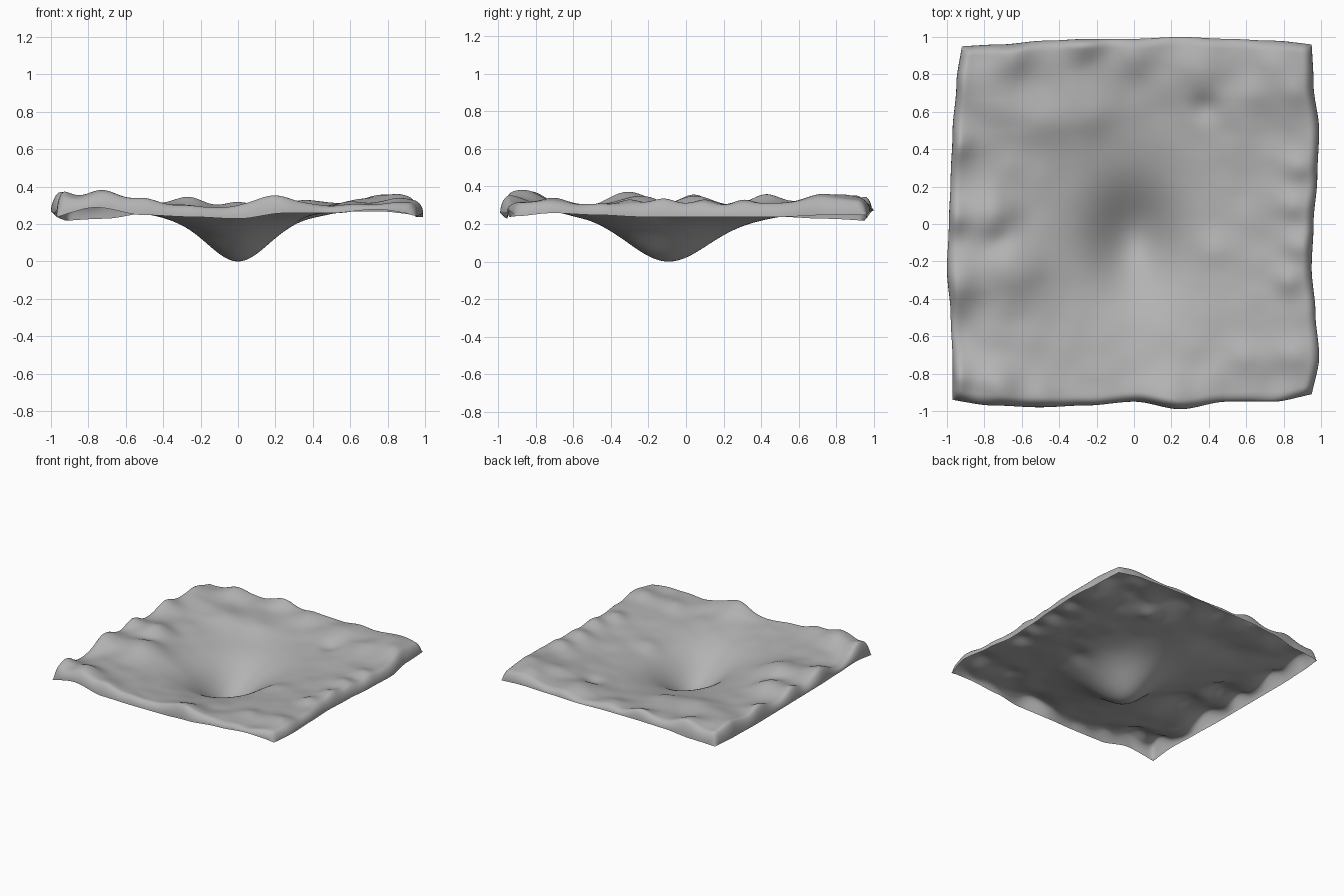
import bpy, bmesh, math
from mathutils import Vector, noise

cube = bpy.data.objects.get("Cube")
if cube:
    bpy.data.objects.remove(cube, do_unlink=True)

GRID = 150        # cells per side
BASE = 0.32       # general ground height
FLAT = 0.91       # where the border starts to roll down
BEND = 0.05       # how far the border reaches out while rolling

# Mounds and dimples: x, y, height, radius
MOUNDS = [
    (-.96, .04, .05, .1), (-.76, .05, .05, .12), (-.65, -.23, .07, .17),
    (-.95, -.31, .06, .12), (-.72, -.88, .07, .14), (-.96, -.82, .06, .1),
    (-.5, -.92, .03, .1), (.17, -.94, .06, .14), (.82, -.3, .03, .08),
    (.88, -.12, .03, .08), (.86, .1, .03, .08), (.88, .3, .03, .08),
    (.86, -.7, .03, .09), (.6, -.7, .02, .08), (.87, .7, .04, .1),
    (.78, .86, .04, .15), (.36, .8, .04, .13), (.62, .68, .03, .12),
    (0, .9, .03, .1), (-.27, .97, .05, .12), (-.27, .6, .04, .15),
    (-.5, .55, .03, .12), (-.65, .9, .05, .1), (-.96, .43, .05, .1),
    (-.96, .75, .04, .12), (-.75, .66, .02, .13), (.42, -.14, .02, .1),
    (.38, .62, -.03, .08), (-.72, -.1, -.02, .08), (-.9, -.58, -.03, .1),
]

# Each side sampled from -1 to 1: outline distance and height of the lower lip
RIGHT = [.95, .99, .97, .95, .96, .98, .99, .96, .95]
LEFT = [.97, .97, .98, 1, .99, .98, .97, .95, .92]
BACK = [.95, .96, .98, .99, .99, 1, .99, .98, .96]
FRONT = [.94, .97, .98, .97, .95, .99, .95, .95, .91]
RIGHT_LIP = [.24, .26, .25, .24, .24, .24, .24, .25, .25]
LEFT_LIP = [.24, .26, .26, .27, .26, .25, .24, .23, .22]
BACK_LIP = [.22, .23, .26, .27, .27, .27, .27, .27, .25]
FRONT_LIP = [.24, .29, .25, .24, .23, .26, .26, .28, .25]


def sample(values, t):
    """Smoothly interpolate evenly spaced values over -1..1."""
    f = (max(-1, min(1, t)) + 1) / 2 * (len(values) - 1)
    i = min(int(f), len(values) - 2)
    k = f - i
    k = k * k * (3 - 2 * k)
    return values[i] * (1 - k) + values[i + 1] * k


def bell(d, radius):
    return math.exp(-d * d / (2 * radius * radius))


def ground(x, y):
    """Height of the rolling ground: a deep core inside a wide hollow."""
    core = math.hypot(x, (y + .1) / 1.3)
    hollow = math.hypot(x, y / 1.2)
    z = BASE - .2 * bell(core, .155) - .12 * bell(hollow, .45)
    for mx, my, h, radius in MOUNDS:
        z += h * bell(math.hypot(x - mx, y - my), radius * .7)
    rough = .012 * min(1, max(0, hollow - .25) * 2)
    return z + rough * noise.noise(Vector((x * 6, y * 6, 2)))


def roll(p):
    """Border parameter: 0 on the flat, 1 at the lower lip."""
    return max(0, (abs(p) - FLAT) / (1 - FLAT))


def spread(p, limit):
    """Carry a grid coordinate outwards, bending over at the border."""
    t = roll(p)
    return math.copysign(min(abs(p), FLAT) / FLAT * (limit - BEND)
                         + BEND * math.sin(t * math.pi / 2), p)


def place(u, v):
    x = spread(u, sample(RIGHT if u > 0 else LEFT, v))
    y = spread(v, sample(BACK if v > 0 else FRONT, u))
    ru, rv = roll(u), roll(v)
    z = ground(x, y)
    if ru + rv > 0:
        side = sample(RIGHT_LIP if u > 0 else LEFT_LIP, v)
        end = sample(BACK_LIP if v > 0 else FRONT_LIP, u)
        lip = (side * ru + end * rv) / (ru + rv)
        fold = 1 - math.cos(min(1, math.hypot(ru, rv)) * math.pi / 2)
        z += (lip - z) * fold
    return Vector((x, y, z))


# Ground sheet with a rolled border
bm = bmesh.new()
bmesh.ops.create_grid(bm, x_segments=GRID, y_segments=GRID, size=1)
for vert in bm.verts:
    vert.co = place(vert.co.x, vert.co.y)
lowest = min(vert.co.z for vert in bm.verts)
for vert in bm.verts:
    vert.co.z -= lowest
for face in bm.faces:
    face.smooth = True
mesh = bpy.data.meshes.new("crater_ground")
bm.to_mesh(mesh)
bm.free()

# Plain stone grey
grey = bpy.data.materials.new("stone_grey")
grey.use_nodes = True
colour = (.45, .45, .45, 1)
grey.diffuse_color = colour
grey.node_tree.nodes["Principled BSDF"].inputs["Base Color"].default_value = colour
mesh.materials.append(grey)

sheet = bpy.data.objects.new("crater_ground", mesh)
bpy.context.collection.objects.link(sheet)
